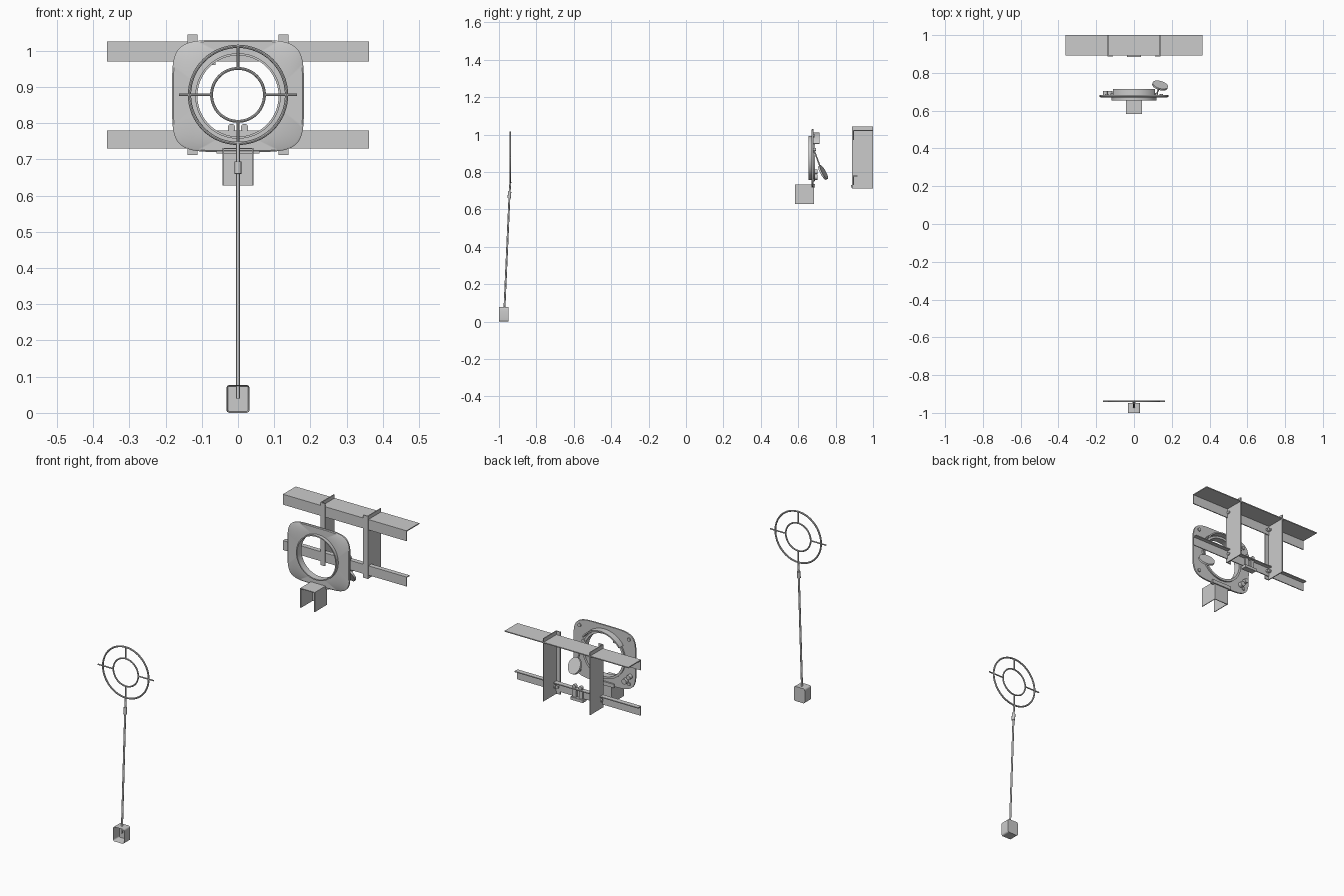
import bpy, bmesh
from math import sin, cos, pi, radians
from mathutils import Vector

if "Cube" in bpy.data.objects:
    bpy.data.objects.remove(bpy.data.objects["Cube"])

CZ = 0.875  # height of the optical axis


def finish(ob, smooth=True):
    if smooth:
        bpy.ops.object.select_all(action='DESELECT')
        ob.select_set(True)
        bpy.context.view_layer.objects.active = ob
        bpy.ops.object.shade_smooth_by_angle(angle=radians(35))
    return ob


def mesh_object(name, bm):
    bmesh.ops.recalc_face_normals(bm, faces=bm.faces)
    me = bpy.data.meshes.new(name)
    bm.to_mesh(me)
    bm.free()
    ob = bpy.data.objects.new(name, me)
    bpy.context.collection.objects.link(ob)
    return finish(ob)


def box(name, x, y, z, bevel=0):
    bm = bmesh.new()
    bmesh.ops.create_cube(bm, size=1)
    for v in bm.verts:
        for i, (a, b) in enumerate((x, y, z)):
            v.co[i] = (a + b) / 2 + v.co[i] * (b - a)
    if bevel:
        bmesh.ops.bevel(bm, geom=bm.edges[:], offset=bevel, segments=2, profile=0.5, affect='EDGES')
    return mesh_object(name, bm)


def rod(name, a, b, r, r2=None, sides=16):
    a, b = Vector(a), Vector(b)
    bpy.ops.mesh.primitive_cone_add(vertices=sides, radius1=r, radius2=r if r2 is None else r2,
                                    depth=(b - a).length, location=(a + b) / 2)
    ob = bpy.context.object
    ob.name = name
    ob.rotation_euler = (b - a).to_track_quat('Z', 'Y').to_euler()
    return finish(ob)


def ring(name, r, minor, y, z):
    bpy.ops.mesh.primitive_torus_add(major_radius=r, minor_radius=minor, major_segments=64,
                                     minor_segments=8, location=(0, y, z), rotation=(pi / 2, 0, 0))
    bpy.context.object.name = name
    return finish(bpy.context.object)


def circle(r, a):
    return r * cos(a), r * sin(a)


def squircle(w, h, a, n=5):
    f = lambda t: abs(t) ** (2 / n) * (1 if t > 0 else -1)
    return w * f(cos(a)), h * f(sin(a))


def sweep(name, section, a0=0, a1=360, steps=96):
    """Closed section of (shape function, y) pairs turned about the optical axis."""
    bm = bmesh.new()
    full = a1 - a0 == 360
    rows = []
    for i in range(steps if full else steps + 1):
        a = radians(a0 + (a1 - a0) * i / steps)
        rows.append([bm.verts.new((f(a)[0], y, CZ + f(a)[1])) for f, y in section])
    n = len(section)
    for i in range(steps):
        p, q = rows[i], rows[(i + 1) % len(rows)]
        for j in range(n):
            k = (j + 1) % n
            bm.faces.new((p[j], p[k], q[k], q[j]))
    if not full:
        bm.faces.new(rows[0])
        bm.faces.new(rows[-1])
    return mesh_object(name, bm)


def tube(name, r0, r1, y0, y1, a0=0, a1=360):
    fi, fo = (lambda a: circle(r0, a)), (lambda a: circle(r1, a))
    return sweep(name, [(fo, y0), (fo, y1), (fi, y1), (fi, y0)], a0, a1)


# Front sight: two rings, cross wires, leaning post with collar
SY = -0.939
ring("sight_outer_ring", 0.134, 0.0045, SY, CZ + 0.003)
ring("sight_inner_ring", 0.073, 0.004, SY, CZ + 0.003)
for s in (-1, 1):
    rod("sight_side_wire", (s * 0.073, SY, CZ + 0.003), (s * 0.163, SY, CZ + 0.003), 0.0035, sides=8)
    rod("sight_vertical_wire", (0, SY, CZ + 0.003 + s * 0.073), (0, SY, CZ + 0.003 + s * 0.134), 0.0035, sides=8)
rod("sight_post", (0, -0.972, 0.04), (0, -0.943, 0.69), 0.005)
rod("post_neck", (0, -0.944, 0.68), (0, SY, 0.746), 0.005)
rod("post_collar", (0, -0.945, 0.66), (0, -0.943, 0.694), 0.009)

# Post foot: rounded box, hollow and open to the front
bm = bmesh.new()
bmesh.ops.create_cube(bm, size=1)
for v in bm.verts:
    v.co = (v.co.x * 0.064, -0.974 + v.co.y * 0.052, 0.0385 + v.co.z * 0.077)
long_edges = [e for e in bm.edges if abs(e.verts[0].co.y - e.verts[1].co.y) > 0.01]
bmesh.ops.bevel(bm, geom=long_edges, offset=0.009, segments=4, profile=0.5, affect='EDGES')
front = min(bm.faces, key=lambda f: f.calc_center_median().y)
bmesh.ops.inset_region(bm, faces=[front], thickness=0.004)
bmesh.ops.translate(bm, verts=front.verts[:], vec=(0, 0.047, 0))
mesh_object("post_foot", bm)

# Middle plate with rounded outline and round opening
big = lambda a: squircle(0.182, 0.155, a)
face = lambda a: squircle(0.178, 0.151, a)
hole = lambda a: circle(0.113, a)
sweep("middle_plate", [(face, 0.671), (big, 0.674), (big, 0.682), (hole, 0.682), (hole, 0.671)])
tube("opening_collar", 0.112, 0.118, 0.654, 0.69)
tube("rear_hood", 0.128, 0.135, 0.68, 0.715, 35, 145)
tube("rear_retaining_ring", 0.116, 0.124, 0.68, 0.69)
for sx in (-1, 1):
    for sz in (-1, 1):
        x, z = sx * 0.145, CZ + sz * 0.118
        rod("plate_screw", (x, 0.68, z), (x, 0.688, z), 0.009)
box("hood_stop", (-0.076, -0.062), (0.684, 0.70), (0.96, 0.975))
box("plate_bottom_tab", (-0.06, 0.06), (0.672, 0.69), (0.716, 0.735))

# Knobs at the rear lower corner
for x, z, r in ((-0.152, 0.80, 0.012), (-0.128, 0.772, 0.014)):
    rod("rear_knob", (x, 0.68, z), (x, 0.703, z), r)

# Tilted disc on its arm
c, n = Vector((0.138, 0.733, 0.797)), Vector((0.25, 0.85, 0.47)).normalized()
rod("tilted_disc", c - n * 0.005, c + n * 0.005, 0.042, sides=40)
rod("disc_arm", (0.118, 0.683, 0.92), c - n * 0.004, 0.004, sides=10)
rod("disc_arm_pivot", (0.118, 0.68, 0.92), (0.118, 0.694, 0.92), 0.009)

# Hood under the plate, open at front and bottom
box("lower_bracket_top", (-0.043, 0.043), (0.582, 0.684), (0.728, 0.732))
box("lower_bracket_back", (-0.043, 0.043), (0.68, 0.684), (0.628, 0.732))
for s in (-1, 1):
    xs = sorted((s * 0.039, s * 0.043))
    box("lower_bracket_side", xs, (0.582, 0.684), (0.628, 0.732))

# Rear frame: two cross rails with rearward flanges
W = (-0.362, 0.362)
box("upper_rail_web", W, (0.893, 0.898), (0.97, 1.025))
box("upper_rail_flange", W, (0.893, 1.0), (1.02, 1.025))
box("lower_rail_web", W, (0.893, 0.898), (0.73, 0.78))
box("lower_rail_flange", W, (0.893, 0.918), (0.775, 0.78))

# Upright angle irons and their bolts
for s in (-1, 1):
    box("upright_web", sorted((s * 0.134, s * 0.139)), (0.888, 1.0), (0.712, 1.044))
    box("upright_flange", sorted((s * 0.112, s * 0.139)), (0.888, 0.893), (0.712, 1.044))
    for z in (0.755, 0.995):
        rod("rail_bolt", (s * 0.123, 0.893, z), (s * 0.123, 0.909, z), 0.010, sides=6)
        rod("web_bolt", (s * 0.128, 0.908, z), (s * 0.145, 0.908, z), 0.009, sides=6)

# Forked clip in the middle of the lower rail
box("rail_clip_base", (-0.036, 0.036), (0.883, 0.915), (0.716, 0.731))
for s in (-1, 1):
    box("rail_clip_prong", sorted((s * 0.008, s * 0.028)), (0.898, 0.908), (0.725, 0.79))
    rod("rail_clip_knob", (s * 0.018, 0.896, 0.788), (s * 0.018, 0.912, 0.788), 0.010)
